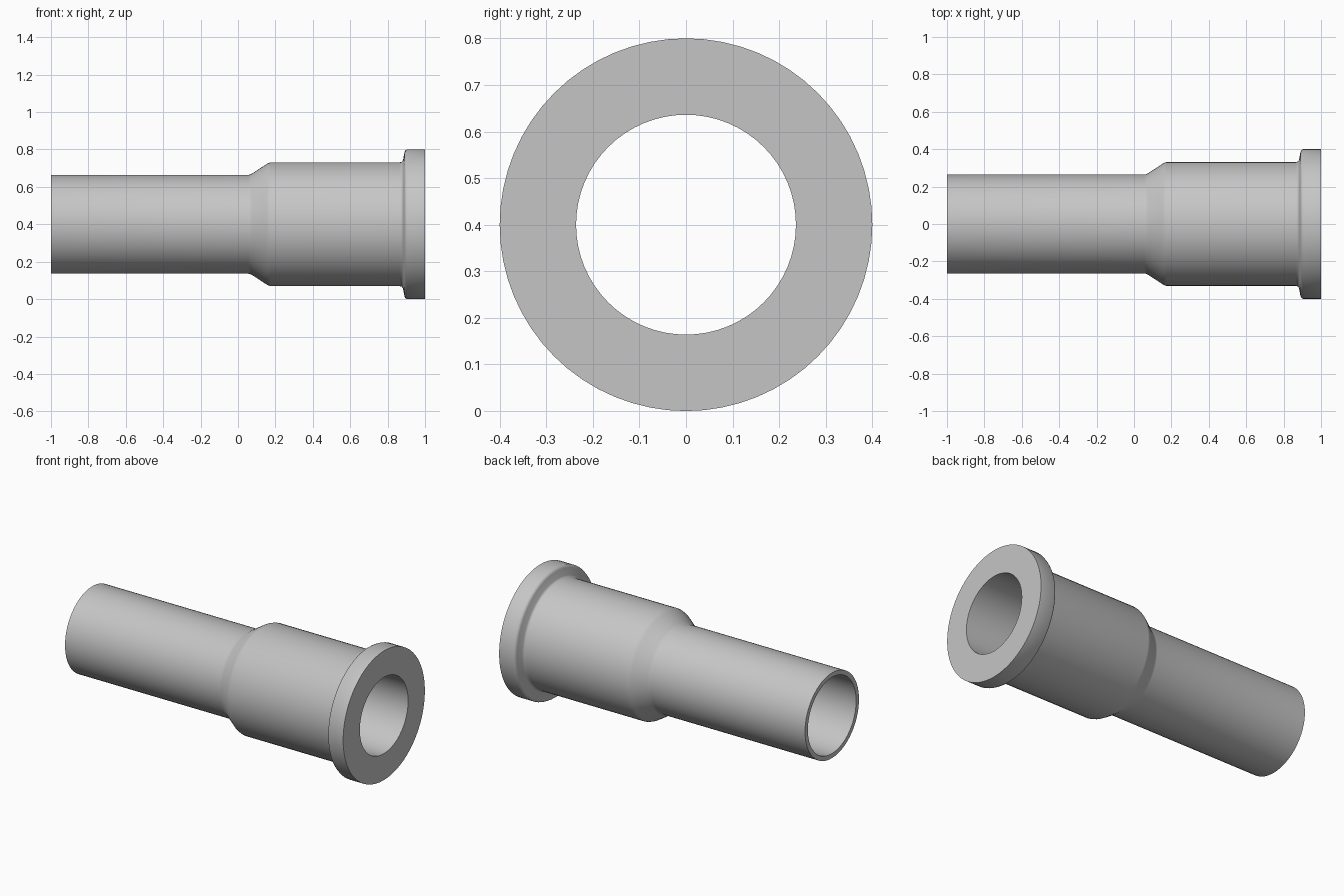
import bpy
import bmesh
import math
from mathutils import Vector

cube = bpy.data.objects.get("Cube")
if cube:
    bpy.data.objects.remove(cube)

SEGMENTS = 64
AXIS_Z = 0.4
BORE = 0.236

# Material
grey = bpy.data.materials.new("plain grey")
grey.use_nodes = True
colour = (0.56, 0.56, 0.56, 1)
grey.diffuse_color = colour
grey.node_tree.nodes["Principled BSDF"].inputs["Base Color"].default_value = colour

# Closed wall section as (x, radius): outside from the narrow end, then the bore
outer = [(-1, 0.264), (0.055, 0.264), (0.065, 0.266), (0.075, 0.271),
         (0.15, 0.32), (0.162, 0.327), (0.175, 0.331),
         (0.865, 0.331), (0.876, 0.334), (0.882, 0.342),
         (0.89, 0.385), (0.895, 0.395), (0.905, 0.4), (1, 0.4)]
section = outer + [(1, BORE), (-1, BORE)]


def lathe(name, points):
    """Revolve a closed section around the x axis."""
    bm = bmesh.new()
    verts = [bm.verts.new((x, 0, r)) for x, r in points]
    edges = [bm.edges.new((a, b)) for a, b in zip(verts, verts[1:] + verts[:1])]
    bmesh.ops.spin(bm, geom=verts + edges, cent=Vector(), axis=Vector((1, 0, 0)),
                   angle=math.tau, steps=SEGMENTS, use_merge=True)
    bmesh.ops.remove_doubles(bm, verts=bm.verts[:], dist=0.0001)
    bmesh.ops.recalc_face_normals(bm, faces=bm.faces[:])
    mesh = bpy.data.meshes.new(name)
    bm.to_mesh(mesh)
    bm.free()
    obj = bpy.data.objects.new(name, mesh)
    bpy.context.collection.objects.link(obj)
    return obj


# Stepped tube with an end flange
tube = lathe("flanged_stepped_tube", section)
tube.location.z = AXIS_Z
tube.data.materials.append(grey)

bpy.ops.object.select_all(action="DESELECT")
tube.select_set(True)
bpy.context.view_layer.objects.active = tube
bpy.ops.object.shade_smooth_by_angle(angle=math.radians(40))
